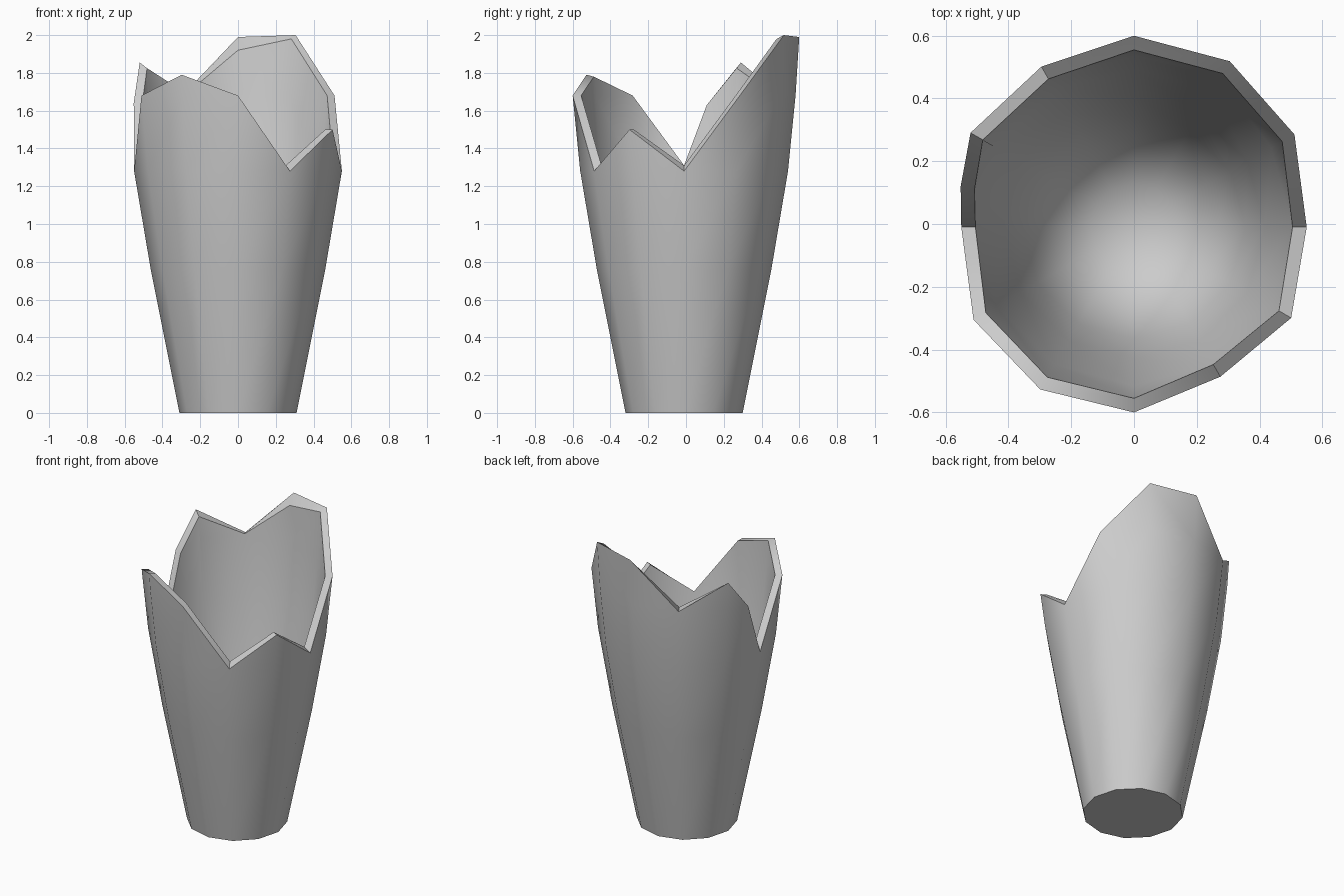
import bpy, bmesh, math

if "Cube" in bpy.data.objects:
    bpy.data.objects.remove(bpy.data.objects["Cube"])

N = 12
CY = -0.01                      # slight offset of the cup axis
WALL = 0.045
# wall profile (height, radius)
PROFILE = [(0, .31), (.76, .462), (1.28, .55), (1.5, .578), (1.68, .59), (2.0, .61)]
# bowl-shaped inside bottom (height, radius)
BOWL = [(.15, .14), (.25, .265), (.45, .355)]
# broken rim: height per column, and height change of its inner edge
RIM = [1.28, 1.68, 2.0, 1.99, 1.68, 1.855, 1.28, 1.68, 1.79, 1.68, 1.28, 1.50]
INNER_DZ = [.03, 0, -.02, -.07, .01, -.03, .03, 0, -.01, 0, .03, 0]

bm = bmesh.new()


def radius(z):
    for (z0, r0), (z1, r1) in zip(PROFILE, PROFILE[1:]):
        if z <= z1:
            return r0 + (r1 - r0) * (z - z0) / (z1 - z0)
    return PROFILE[-1][1]


def point(i, r, z):
    a = math.tau * i / N
    return bm.verts.new((r * math.cos(a), r * math.sin(a) + CY, z))


def shell(low_rings, inset, dz, notch):
    """Wall surface from low rings up to the jagged rim; returns bottom ring and rim."""
    lows = [[point(i, r, z) for i in range(N)] for z, r in low_rings]
    chains = []
    for i, top in enumerate(RIM):
        zs = [z for z in (1.28, 1.68) if z < top] + [top]
        chains.append([point(i, radius(z) - inset, z + (dz[i] if z == top else 0)) for z in zs])
    rings = lows + [[c[0] for c in chains]]
    for lo, hi in zip(rings, rings[1:]):
        for i in range(N):
            j = (i + 1) % N
            bm.faces.new((lo[i], lo[j], hi[j], hi[i]))
    extra = bm.verts.new(notch)
    rim = []
    for i in range(N):
        a, b = chains[i], chains[(i + 1) % N]
        mid = [extra] if i == 5 else []
        rim += [a[-1]] + mid
        if len(a) > 1 and len(b) > 1:
            bm.faces.new((a[0], b[0], b[1], a[1]))
            a, b = a[1:], b[1:]
        poly = b + mid + a[::-1]
        if len(poly) > 2:
            bm.faces.new(poly)
    return rings[0], rim


# outer and inner walls
outer_base, outer_rim = shell([(0, .31), (.76, .462)], 0, [0] * N, (-.552, .12, 1.64))
inner_base, inner_rim = shell(BOWL + [(.76, .417)], WALL, INNER_DZ, (-.508, .11, 1.63))

# flat base, bowl centre and broken edge
bm.faces.new(outer_base[::-1])
centre = bm.verts.new((0, CY, .13))
for i in range(N):
    bm.faces.new((centre, inner_base[i], inner_base[(i + 1) % N]))
for i in range(len(outer_rim)):
    j = (i + 1) % len(outer_rim)
    bm.faces.new((outer_rim[i], outer_rim[j], inner_rim[j], inner_rim[i]))
bmesh.ops.recalc_face_normals(bm, faces=bm.faces)

mesh = bpy.data.meshes.new("broken_cup")
bm.to_mesh(mesh)
bm.free()
cup = bpy.data.objects.new("broken_cup", mesh)
bpy.context.collection.objects.link(cup)
bpy.context.view_layer.objects.active = cup
cup.select_set(True)
bpy.ops.object.shade_smooth_by_angle(angle=math.radians(40))
